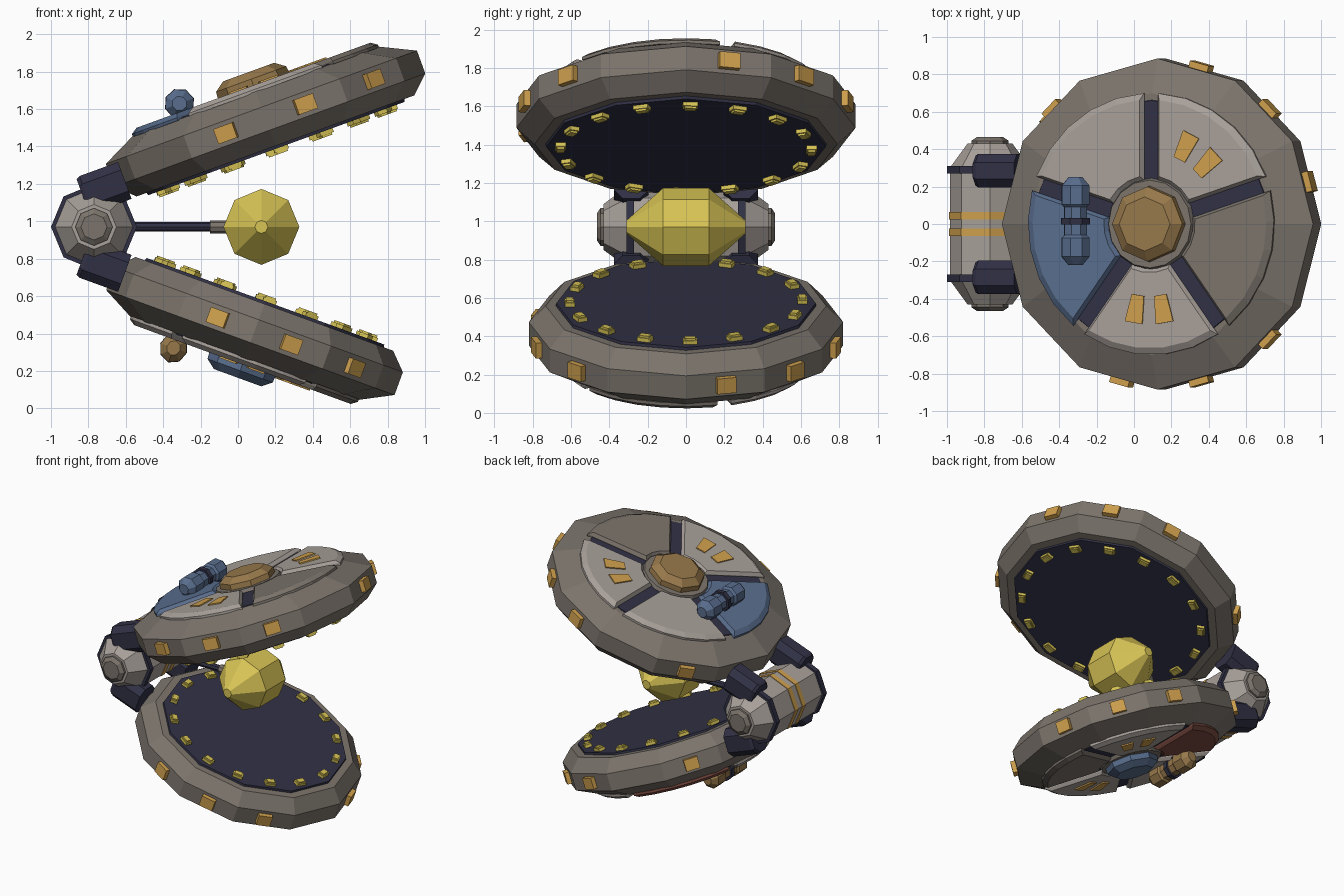
import bpy, bmesh
from math import sin, cos, pi, radians, asin, degrees
from mathutils import Matrix, Vector

if "Cube" in bpy.data.objects:
    bpy.data.objects.remove(bpy.data.objects["Cube"], do_unlink=True)


def material(name, rgb):
    m = bpy.data.materials.new(name)
    m.use_nodes = True
    m.diffuse_color = (*rgb, 1)
    bsdf = m.node_tree.nodes["Principled BSDF"]
    bsdf.inputs["Base Color"].default_value = (*rgb, 1)
    bsdf.inputs["Roughness"].default_value = 0.8
    return m


TAUPE = material("taupe", (0.20, 0.175, 0.15))
GREY = material("light_grey", (0.39, 0.35, 0.32))
NAVY = material("navy", (0.03, 0.03, 0.06))
BLUE = material("blue", (0.10, 0.155, 0.27))
TAN = material("tan", (0.31, 0.19, 0.07))
ORANGE = material("orange", (0.62, 0.35, 0.075))
YELLOW = material("yellow", (0.68, 0.55, 0.09))
RED = material("rust_red", (0.21, 0.075, 0.055))


def solid(name, rings, mat, matrix=Matrix()):
    """Join rings of equal point count into a closed, flat-shaded solid."""
    bm = bmesh.new()
    loops = [[bm.verts.new(matrix @ Vector(p)) for p in ring] for ring in rings]
    n = len(loops[0])
    for a, b in zip(loops, loops[1:]):
        for i in range(n):
            j = (i + 1) % n
            bm.faces.new((a[i], a[j], b[j], b[i]))
    bm.faces.new(loops[0])
    bm.faces.new(loops[-1])
    bmesh.ops.recalc_face_normals(bm, faces=bm.faces)
    mesh = bpy.data.meshes.new(name)
    bm.to_mesh(mesh)
    bm.free()
    mesh.materials.append(mat)
    obj = bpy.data.objects.new(name, mesh)
    bpy.context.collection.objects.link(obj)
    return obj


def lathe(name, profile, sides, mat, matrix=Matrix()):
    """Turn (radius, height) pairs around local z."""
    rings = [[(r * cos(2 * pi * i / sides), r * sin(2 * pi * i / sides), z)
              for i in range(sides)] for r, z in profile]
    return solid(name, rings, mat, matrix)


def block(name, size, mat, matrix=Matrix(), taper=1.0):
    """Box centred on the origin; taper narrows its width towards -x."""
    x, y, z = (s / 2 for s in size)
    ring = [(-x, -y * taper), (x, -y), (x, y), (-x, y * taper)]
    return solid(name, [[(*p, -z) for p in ring], [(*p, z) for p in ring]], mat, matrix)


def polar(angle, radius, height):
    """Frame at a polar position whose x points outwards."""
    return Matrix.Rotation(radians(angle), 4, 'Z') @ Matrix.Translation((radius, 0, height))


def sector(inner, outer, z, gap):
    """Outline of a 72 degree wedge with parallel gaps beside it."""
    def arc(r, n):
        half = pi / 5 - asin(gap / r)
        return [(r * cos(t), r * sin(t), z)
                for t in (-half + 2 * half * i / n for i in range(n + 1))]
    return arc(outer, 5) + arc(inner, 3)[::-1]


HINGE = Matrix.Translation((-0.77, 0, 0.97))
ALONG_Y = Matrix.Rotation(radians(-90), 4, 'X')
TILT = Matrix.Rotation(radians(-20), 4, 'Y')


def shell(side, flip, reach, scale, panel_mats, dome_mat, pod_mat):
    base = HINGE @ Matrix.Diagonal((1, 1, flip, 1)) @ TILT
    frame = base @ Matrix.Translation((reach, 0, 0)) @ Matrix.Diagonal((scale, scale, 1, 1))

    # Faceted rim, inner floor and the floor under the panels
    lathe(side + "_shell_rim", [(0.79, 0.075), (0.885, 0.165), (0.885, 0.295), (0.70, 0.385)],
          12, TAUPE, frame)
    lathe(side + "_inner_floor", [(0.73, 0.06), (0.735, 0.085)], 12, NAVY, frame)
    lathe(side + "_outer_floor", [(0.665, 0.38), (0.66, 0.39)], 24, NAVY, frame)

    # Five outer panels with sloped edges
    for i, mat in enumerate(panel_mats):
        turn = frame @ Matrix.Rotation(radians(54 + 72 * i), 4, 'Z')
        solid(f"{side}_panel_{i + 1}", [sector(0.24, 0.70, 0.38, 0.04),
                                        sector(0.24, 0.70, 0.397, 0.04),
                                        sector(0.26, 0.665, 0.42, 0.055)], mat, turn)

    # Paired markings on two of the panels
    for centre in (54, 270):
        for offset in (-9.5, 9.5):
            block(side + "_panel_marking", (0.15, 0.10, 0.009), ORANGE,
                  frame @ polar(centre + offset, 0.46, 0.424), 0.7)

    # Central dome in its collar
    lathe(side + "_dome_collar", [(0.25, 0.38), (0.235, 0.415)], 16, TAUPE, frame)
    lathe(side + "_dome", [(0.205, 0.39), (0.20, 0.455), (0.145, 0.495)], 8, dome_mat, frame)

    # Rim lamps, left out near the hinge
    for angle in (-105, -75, -45, 15, 45, 75, 135):
        block(side + "_rim_lamp", (0.035, 0.11, 0.085), ORANGE, frame @ polar(angle, 0.872, 0.23))

    # Ring of small lamps on the inner floor
    for i in range(16):
        spot = polar(2 + 22.5 * i, 0.655, 0)
        block(side + "_inner_lamp", (0.055, 0.08, 0.022), YELLOW,
              frame @ spot @ Matrix.Translation((0, 0, 0.05)))
        block(side + "_inner_lamp_cap", (0.04, 0.06, 0.012), YELLOW,
              frame @ spot @ Matrix.Translation((0, 0, 0.034)))

    # Pod lying across the panel by the hinge
    pod = frame @ Matrix.Translation((-0.405, 0.015, 0.463)) @ ALONG_Y
    lathe(side + "_pod", [(0.04, -0.235), (0.08, -0.19), (0.08, -0.09), (0.065, -0.075),
                          (0.065, 0.075), (0.08, 0.09), (0.08, 0.19), (0.04, 0.235)],
          8, pod_mat, pod)
    lathe(side + "_pod_band", [(0.082, -0.018), (0.082, 0.018)], 8, NAVY, pod)
    block(side + "_pod_mount", (0.08, 0.12, 0.06), NAVY,
          frame @ Matrix.Translation((-0.405, 0.015, 0.41)))

    # Hinge arms with chamfered sides
    for y in (-0.285, 0.285):
        def section(u, shrink):
            h, v, c = 0.09 - shrink, 0.105 - shrink, 0.045
            return [(u, y + a, 0.177 + b) for a, b in (
                (-h, -v + c), (-h + c, -v), (h - c, -v), (h, -v + c),
                (h, v - c), (h - c, v), (-h + c, v), (-h, v - c))]
        solid(side + "_hinge_arm", [section(0.0, 0.01), section(0.02, 0),
                                    section(0.24, 0)], NAVY, base)


shell("upper", 1, 1.06, 1.0, [GREY, GREY, BLUE, GREY, TAUPE], TAN, BLUE)
shell("lower", -1, 0.997, 0.927, [GREY, RED, GREY, GREY, TAUPE], BLUE, TAN)

# Hinge barrel with end caps, bands and stripes
axle = HINGE @ ALONG_Y
lathe("hinge_barrel", [(0.12, -0.43), (0.215, -0.30), (0.215, 0.30), (0.12, 0.43)], 8, GREY, axle)
for s in (-1, 1):
    lathe("hinge_cap", [(0.10, s * 0.42), (0.10, s * 0.445), (0.07, s * 0.465)], 8, TAUPE, axle)
    lathe("hinge_band", [(0.23, s * 0.27), (0.23, s * 0.31)], 8, NAVY, axle)
    lathe("hinge_stripe", [(0.22, s * 0.045 - 0.02), (0.22, s * 0.045 + 0.02)], 8, ORANGE, axle)

# Rod and socket carrying the core
along_x = Matrix.Translation((0, 0, 0.97)) @ Matrix.Rotation(radians(90), 4, 'Y')
lathe("core_rod", [(0.025, -0.60), (0.025, -0.12)], 8, NAVY, along_x)
lathe("core_socket", [(0.035, -0.15), (0.035, 0.0)], 8, TAUPE, along_x)

# Faceted core between the shells
core = Matrix.Translation((0.125, 0, 0.97)) @ ALONG_Y
lathe("core", [(0.035, -0.31), (0.203, -0.12), (0.203, 0.12), (0.035, 0.31)], 8, YELLOW, core)
